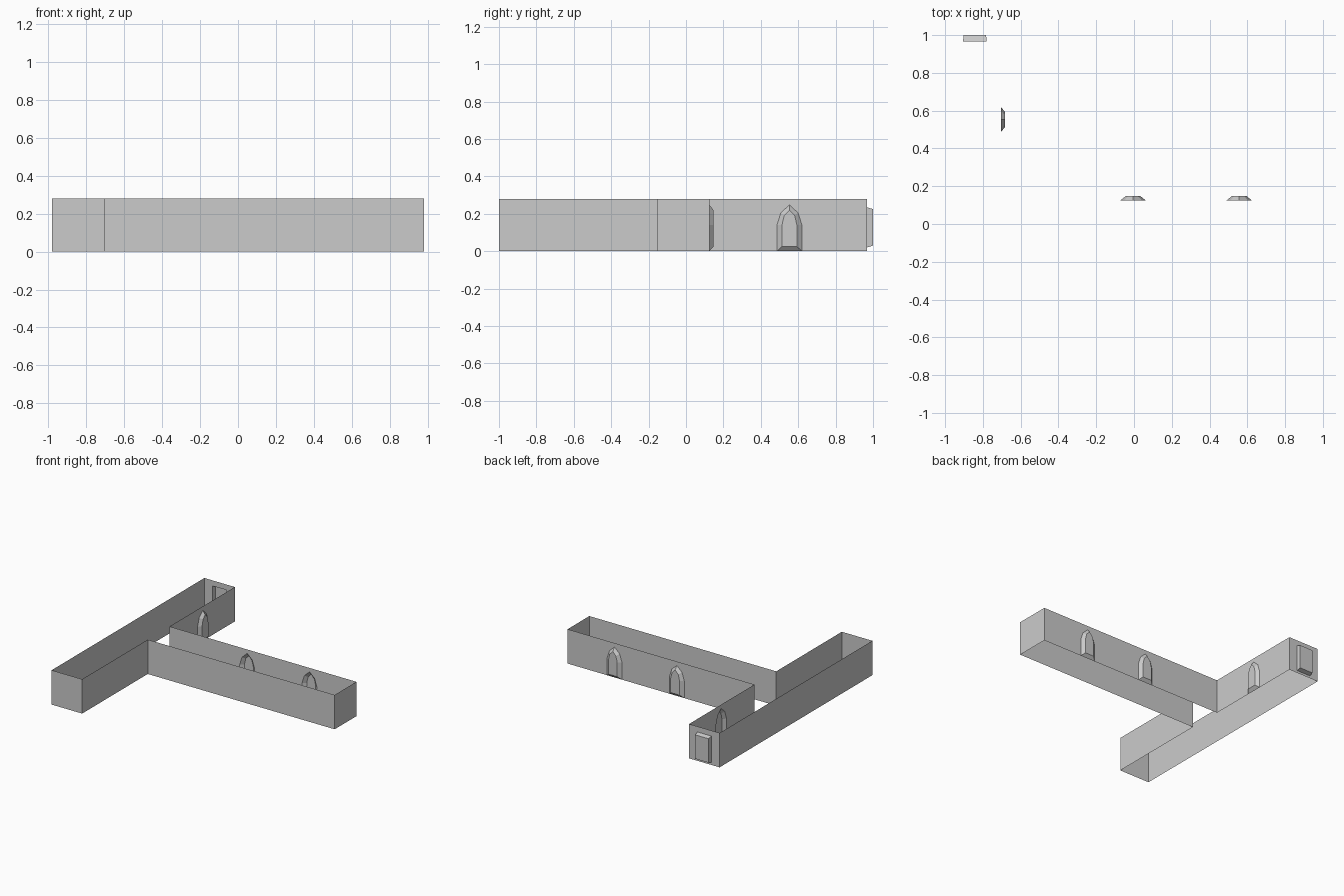
import bpy
import bmesh

if "Cube" in bpy.data.objects:
    bpy.data.objects.remove(bpy.data.objects["Cube"])

X0, XW, X1 = -0.98, -0.705, 0.98        # side corridor edges, far end
Y0, YA, YB, Y1 = -1.0, -0.155, 0.125, 0.967
H = 0.28

# Half profiles (offset, height) of the pointed alcoves: at the wall, at the back
ARCH_WALL = [(-0.067, 0), (-0.067, 0.14), (-0.046, 0.205), (0, 0.248),
             (0.046, 0.205), (0.067, 0.14), (0.067, 0)]
ARCH_BACK = [(-0.04, 0.025), (-0.04, 0.14), (-0.028, 0.19), (0, 0.22),
             (0.028, 0.19), (0.04, 0.14), (0.04, 0.025)]
DEPTH = 0.022


def make_object(name, polys):
    bm = bmesh.new()
    for poly in polys:
        bm.faces.new([bm.verts.new(p) for p in poly])
    bmesh.ops.remove_doubles(bm, verts=bm.verts, dist=1e-5)
    big = [f for f in bm.faces if len(f.verts) > 4]
    bmesh.ops.triangulate(bm, faces=big, ngon_method='EAR_CLIP')
    mesh = bpy.data.meshes.new(name)
    bm.to_mesh(mesh)
    bm.free()
    obj = bpy.data.objects.new(name, mesh)
    bpy.context.collection.objects.link(obj)
    return obj


def shell(ring_a, ring_b):
    """Sloped sides between two rings plus the closing back panel."""
    n = len(ring_a)
    sides = [[ring_a[i], ring_a[(i + 1) % n], ring_b[(i + 1) % n], ring_b[i]]
             for i in range(n)]
    return sides + [ring_b]


def alcove_wall(name, place, u0, u1, centres):
    """Wall running along u with alcoves; place(u, d, z) maps to world."""
    outline = [(u0, 0)]
    polys = []
    for c in centres:
        outline += [(c + u, z) for u, z in ARCH_WALL]
        polys += shell([place(c + u, 0, z) for u, z in ARCH_WALL],
                       [place(c + u, DEPTH, z) for u, z in ARCH_BACK])
    outline += [(u1, 0), (u1, H), (u0, H)]
    polys.append([place(u, 0, z) for u, z in outline])
    return make_object(name, polys)


# Plain walls, following the floor plan
def plain_walls(name, path):
    make_object(name, [[(*a, 0), (*b, 0), (*b, H), (*a, H)]
                       for a, b in zip(path, path[1:])])


plain_walls("outer_walls", [(X0, Y1), (X0, Y0), (XW, Y0), (XW, YA),
                            (X1, YA), (X1, YB)])

# Walls with pointed alcoves bulging outward
alcove_wall("long_alcove_wall", lambda u, d, z: (u, YB + d, z),
            XW, X1, [-0.005, 0.557])
alcove_wall("short_alcove_wall", lambda u, d, z: (XW + d, u, z),
            YB, Y1, [0.553])


# End wall with a rectangular doorway recess
def rect(xa, xb, y, za, zb):
    return [(xa, y, za), (xb, y, za), (xb, y, zb), (xa, y, zb)]


wall = rect(X0, XW, Y1, 0, H)
door = rect(-0.905, -0.78, Y1, 0.02, 0.235)
back = rect(-0.902, -0.783, 1.0, 0.03, 0.225)
make_object("doorway_wall", shell(wall, door)[:-1] + shell(door, back))
